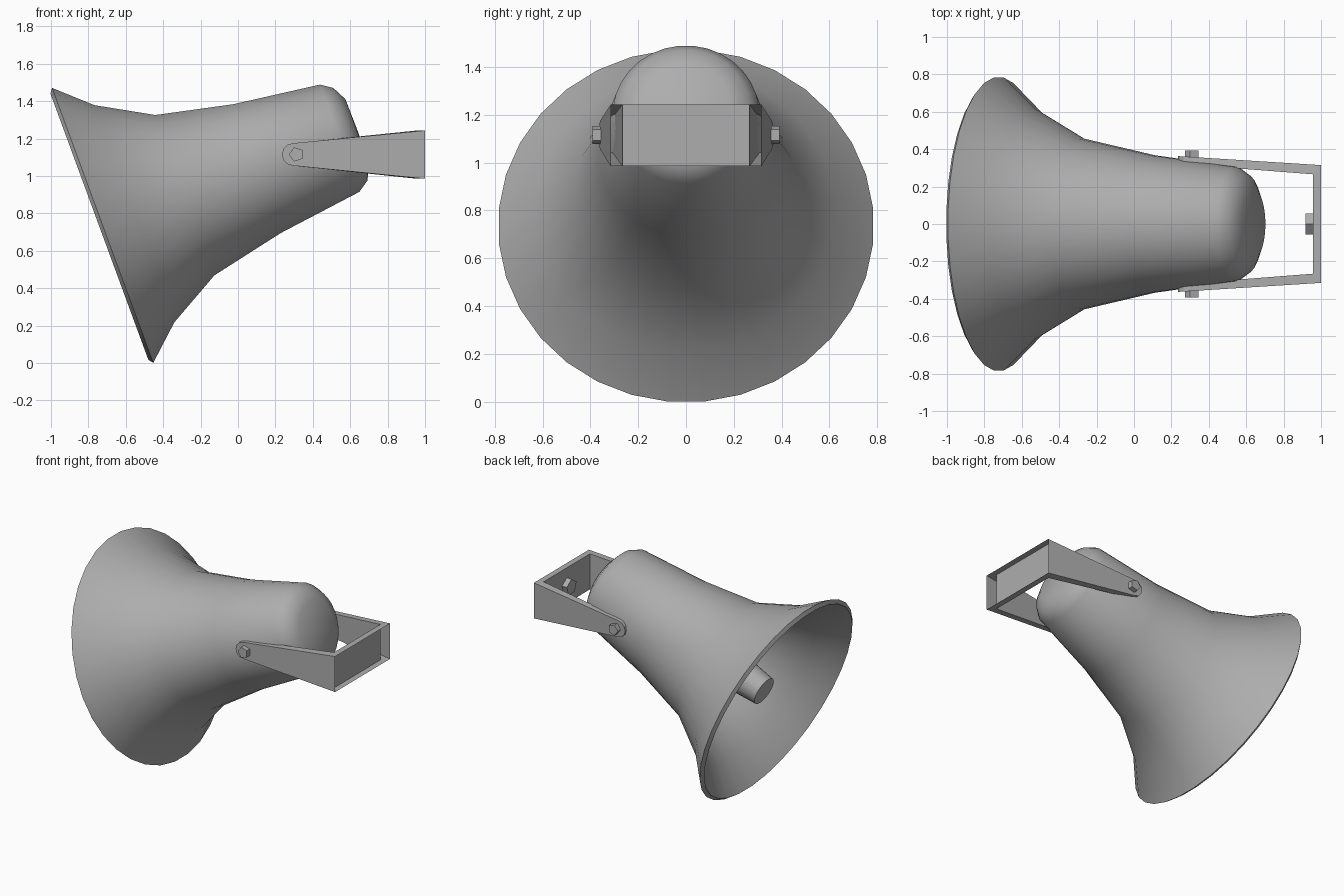
import bpy, bmesh, math
from mathutils import Matrix, Vector

if "Cube" in bpy.data.objects:
    bpy.data.objects.remove(bpy.data.objects["Cube"])

# Mid-grey paint shared by all parts
paint = bpy.data.materials.new("grey_paint")
paint.diffuse_color = (0.42, 0.42, 0.42, 1)
paint.use_nodes = True
paint.node_tree.nodes["Principled BSDF"].inputs["Base Color"].default_value = paint.diffuse_color


def finish(name, bm, smooth=False):
    bmesh.ops.recalc_face_normals(bm, faces=bm.faces)
    me = bpy.data.meshes.new(name)
    bm.to_mesh(me)
    bm.free()
    me.materials.append(paint)
    ob = bpy.data.objects.new(name, me)
    bpy.context.collection.objects.link(ob)
    if smooth:
        bpy.ops.object.select_all(action='DESELECT')
        ob.select_set(True)
        bpy.context.view_layer.objects.active = ob
        bpy.ops.object.shade_smooth_by_angle(angle=math.radians(42))
    return ob


def revolve(name, profile, sides, matrix, smooth=True, phase=0.5):
    """Turn (axial, radius) points around local z; zero radius makes a pole."""
    bm = bmesh.new()
    rings = []
    for t, r in profile:
        n = sides if r > 0 else 1
        rings.append([bm.verts.new(matrix @ Vector((
            r * math.cos(2 * math.pi * (i + phase) / sides),
            r * math.sin(2 * math.pi * (i + phase) / sides), t))) for i in range(n)])
    for a, b in zip(rings, rings[1:]):
        for i in range(sides):
            j = (i + 1) % sides
            quad = [a[i % len(a)], a[j % len(a)], b[j % len(b)], b[i % len(b)]]
            bm.faces.new(list(dict.fromkeys(quad)))
    return finish(name, bm, smooth)


# Horn axis: starts at the mouth centre and climbs about 20 degrees toward +x
axis = Matrix.Translation((-0.73, 0, 0.733)) @ Matrix.Rotation(math.radians(69.8), 4, 'Y')

# Horn shell: rear cap, flared outside, lip, then inside down to the throat
revolve("horn_shell", [
    (1.461, 0), (1.458, 0.186), (1.418, 0.265), (1.357, 0.307), (0.885, 0.369),
    (0.475, 0.459), (0.187, 0.622), (0.007, 0.787), (-0.012, 0.762),
    (0.17, 0.595), (0.46, 0.43), (0.88, 0.335), (1.33, 0.27), (1.33, 0)],
    32, axis)

# Central plug inside the mouth, flaring toward the back
revolve("throat_plug", [(0.11, 0), (0.11, 0.10), (0.60, 0.15), (1.33, 0.17)], 32, axis)

# Bracket: hollow U of tapered arms with rounded tips, open at the rear
tip_x, tip_z, tip_r = 0.295, 1.115, 0.06
z_low, z_high = 0.985, 1.243
outline = [(1.0, z_low), (1.0, z_high)]
for k in range(7):
    a = math.radians(90 + 30 * k)
    outline.append((tip_x + tip_r * math.cos(a), tip_z + tip_r * math.sin(a)))
inner_outline = [(0.957, z_low), (0.957, z_high)] + outline[2:]
n = len(outline)
bm = bmesh.new()
rear = []
for side in (1, -1):
    outer = [bm.verts.new((x, side * (0.363 - 0.063 * (x - 0.235)), z)) for x, z in outline]
    inner = [bm.verts.new((x, side * (0.322 - 0.078 * (x - 0.235)), z)) for x, z in inner_outline]
    bm.faces.new(outer)
    bm.faces.new(inner[::-1])
    for i in range(1, n):
        j = (i + 1) % n
        bm.faces.new((outer[i], inner[i], inner[j], outer[j]))
    rear.append((outer, inner))
(oa, ia), (ob_, ib) = rear
bm.faces.new((ia[0], ia[1], ib[1], ib[0]))          # back plate
for k in (0, 1):
    bm.faces.new((oa[k], ia[k], ib[k], ob_[k]))     # lower and upper flange
finish("bracket", bm)

# Five-sided pivot bolts, one corner pointing to -x
for side, label in ((1, "left"), (-1, "right")):
    m = Matrix.Translation((0.312, 0, 1.115)) @ Matrix.Rotation(math.radians(-90 * side), 4, 'X')
    revolve("pivot_bolt_" + label,
            [(0.31, 0), (0.31, 0.04), (0.392, 0.04), (0.392, 0)], 5, m, False, 2.5)

# Mounting bolt on the inside of the back plate
revolve("mounting_bolt", [(0.918, 0), (0.918, 0.058), (0.9565, 0.058), (0.9565, 0)], 5,
        Matrix.Translation((0, 0, 1.114)) @ Matrix.Rotation(math.radians(90), 4, 'Y'), False)
